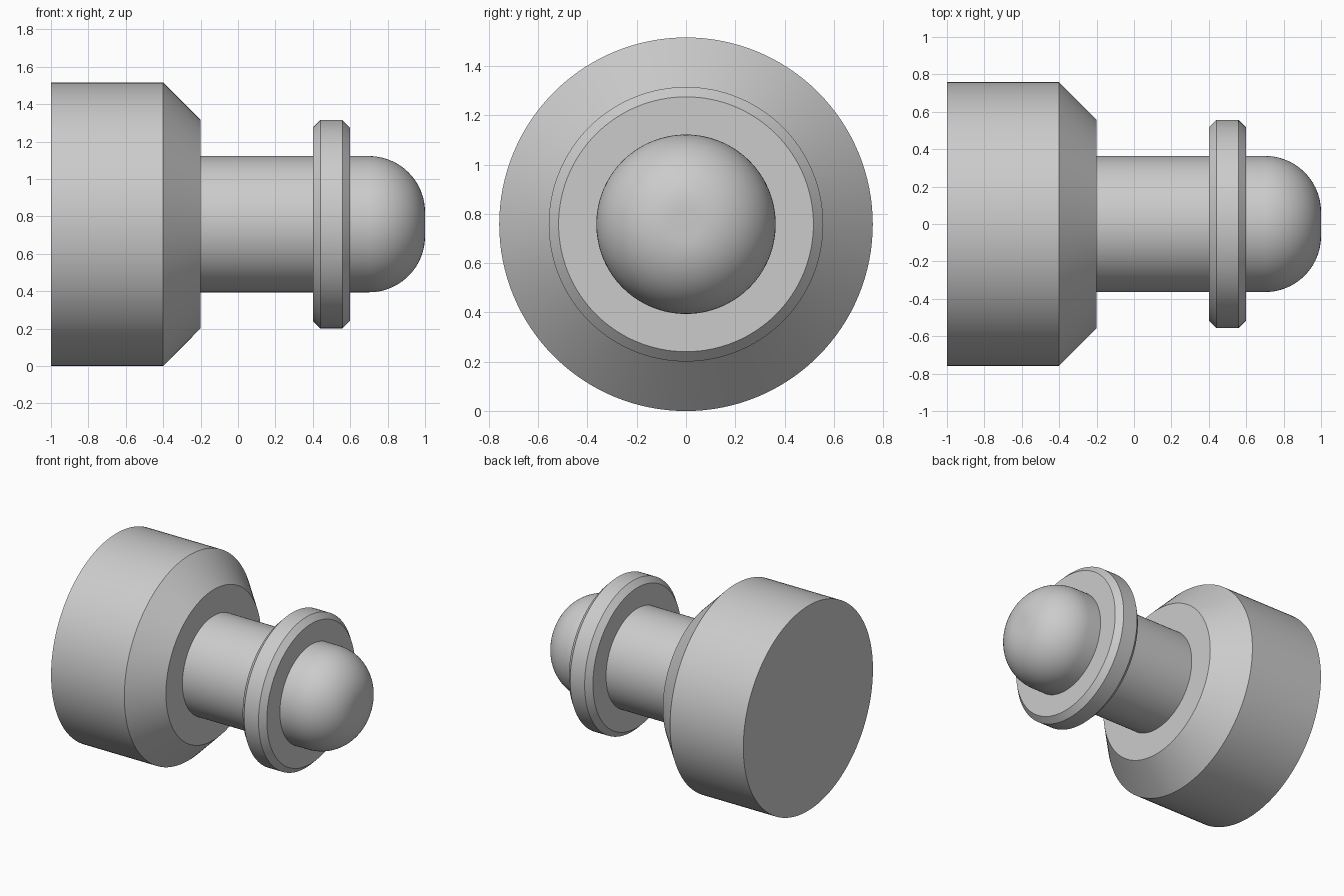
import bpy, bmesh
from math import sin, cos, pi, radians
from mathutils import Vector

if "Cube" in bpy.data.objects:
    bpy.data.objects.remove(bpy.data.objects["Cube"])

AXIS_Z = 0.758      # height of the turning axis
SEGMENTS = 128
ROUND = 0.30        # rounding of the tip
SHAFT = 0.364       # shaft radius

# Half profile as (x, radius): base, bevelled shoulder, neck, collar, tip
profile = [
    (-1.0, 0.758), (-0.4, 0.758), (-0.2, 0.557),
    (-0.2, SHAFT), (0.4, SHAFT),
    (0.4, 0.517), (0.44, 0.557), (0.558, 0.557), (0.598, 0.517),
    (0.598, SHAFT),
]
# Rounded tip
STEPS = 24
for i in range(STEPS + 1):
    a = i / STEPS * pi / 2
    profile.append((1 - ROUND + ROUND * sin(a), SHAFT - ROUND + ROUND * cos(a)))

# Turn the profile around the x axis
bm = bmesh.new()
verts = [bm.verts.new((x, 0, AXIS_Z + r)) for x, r in profile]
edges = [bm.edges.new(pair) for pair in zip(verts, verts[1:])]
bmesh.ops.spin(bm, geom=verts + edges, cent=Vector((0, 0, AXIS_Z)), axis=Vector((1, 0, 0)),
               angle=2 * pi, steps=SEGMENTS, use_merge=False)
bmesh.ops.remove_doubles(bm, verts=bm.verts[:], dist=1e-4)
# Close both ends
bmesh.ops.holes_fill(bm, edges=[e for e in bm.edges if e.is_boundary], sides=0)
bmesh.ops.recalc_face_normals(bm, faces=bm.faces[:])

mesh = bpy.data.meshes.new("turned_pin")
bm.to_mesh(mesh)
bm.free()
pin = bpy.data.objects.new("turned_pin", mesh)
bpy.context.collection.objects.link(pin)

# Smooth round surfaces, keep turned edges sharp
bpy.context.view_layer.objects.active = pin
pin.select_set(True)
bpy.ops.object.shade_smooth_by_angle(angle=radians(30))
